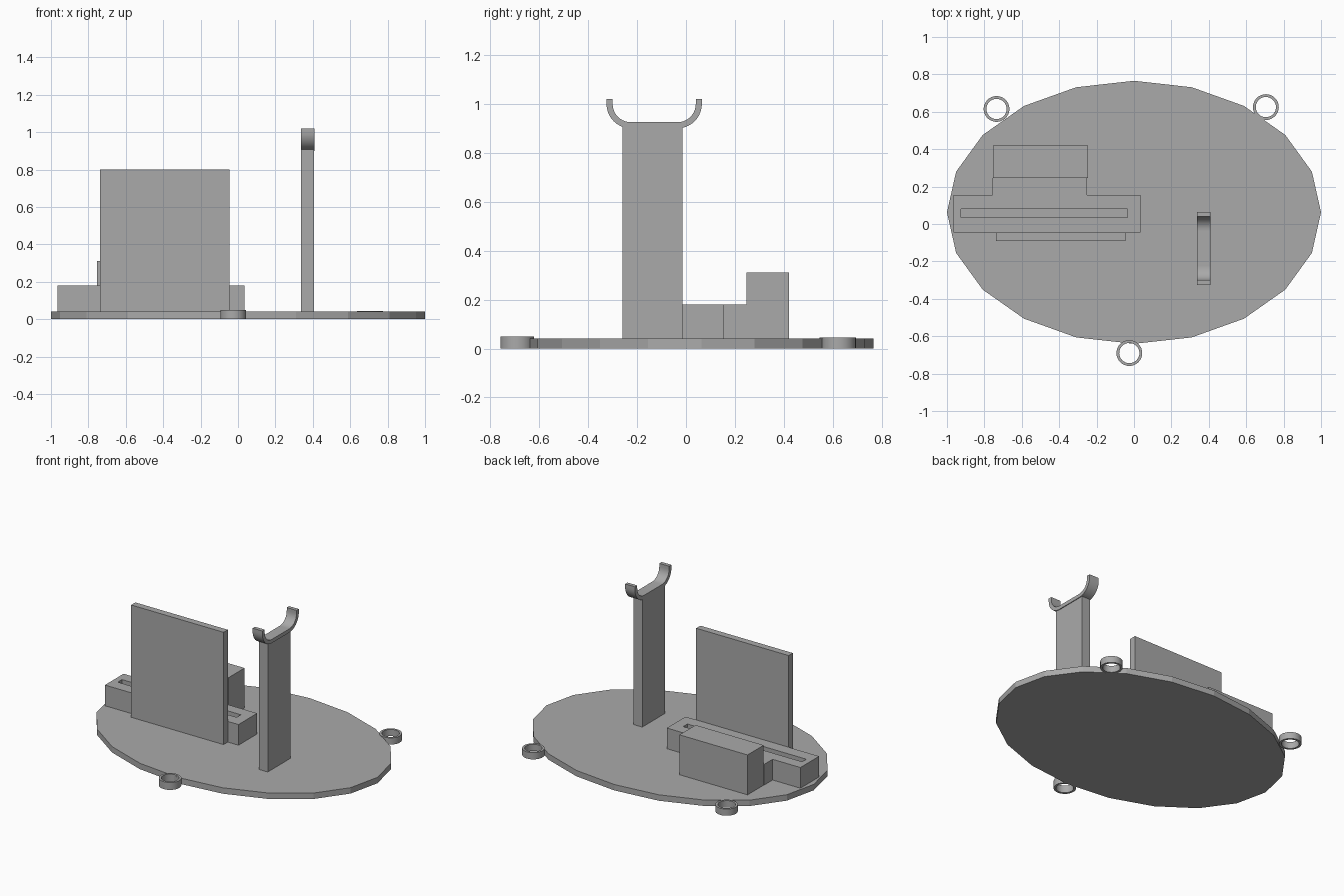
import bpy, bmesh
from math import pi, cos, sin, radians

cube = bpy.data.objects.get("Cube")
if cube:
    bpy.data.objects.remove(cube, do_unlink=True)

grey = bpy.data.materials.new("plain grey")
grey.use_nodes = True
grey.diffuse_color = (0.4, 0.4, 0.4, 1)
grey.node_tree.nodes["Principled BSDF"].inputs["Base Color"].default_value = (0.4, 0.4, 0.4, 1)


def finish(name, bm):
    bmesh.ops.recalc_face_normals(bm, faces=bm.faces)
    mesh = bpy.data.meshes.new(name)
    bm.to_mesh(mesh)
    bm.free()
    mesh.materials.append(grey)
    obj = bpy.data.objects.new(name, mesh)
    bpy.context.collection.objects.link(obj)
    return obj


def prism(name, points, offset):
    """Extrude a closed outline by an offset vector."""
    bm = bmesh.new()
    face = bm.faces.new([bm.verts.new(p) for p in points])
    result = bmesh.ops.extrude_face_region(bm, geom=[face], use_keep_orig=True)
    verts = [g for g in result["geom"] if isinstance(g, bmesh.types.BMVert)]
    bmesh.ops.translate(bm, verts=verts, vec=offset)
    return finish(name, bm)


def box(name, x0, x1, y0, y1, z0, z1):
    outline = [(x0, y0, z0), (x1, y0, z0), (x1, y1, z0), (x0, y1, z0)]
    return prism(name, outline, (0, 0, z1 - z0))


def ring(name, x, y, height, outer=0.069, inner=0.054, sides=32):
    """Upright tube with a square wall section."""
    bm = bmesh.new()
    loops = []
    for r, z in ((outer, 0), (outer, height), (inner, height), (inner, 0)):
        loops.append([bm.verts.new((x + r * cos(2 * pi * i / sides),
                                    y + r * sin(2 * pi * i / sides), z))
                      for i in range(sides)])
    for a, b in zip(loops, loops[1:] + loops[:1]):
        for i in range(sides):
            j = (i + 1) % sides
            bm.faces.new((a[i], a[j], b[j], b[i]))
    return finish(name, bm)


def smooth(obj):
    bpy.ops.object.select_all(action="DESELECT")
    obj.select_set(True)
    bpy.context.view_layer.objects.active = obj
    bpy.ops.object.shade_smooth_by_angle(angle=radians(30))


# Oval base plate
BASE = 0.04
prism("base_plate", [(cos(pi * i / 10), 0.0625 + 0.703 * sin(pi * i / 10), 0)
                     for i in range(20)], (0, 0, BASE))

# Mounting rings around the rim
for name, x, y, h in (("front_ring", -0.025, -0.69, 0.05),
                      ("back_left_ring", 0.705, 0.625, 0.045),
                      ("back_right_ring", -0.735, 0.615, 0.045)):
    smooth(ring(name, x, y, h))

# Long holder with a slot cut in its top
holder = box("slotted_holder", -0.965, 0.035, -0.045, 0.155, BASE, 0.18)
cutter = box("slot_cutter", -0.925, -0.035, 0.035, 0.08, 0.06, 0.25)
cutter.hide_render = True
cutter.hide_viewport = True
cut = holder.modifiers.new("slot", "BOOLEAN")
cut.operation = "DIFFERENCE"
cut.solver = "EXACT"
cut.object = cutter

# Front panel and the blocks behind the holder
box("front_panel", -0.737, -0.045, -0.09, -0.045, BASE, 0.80)
box("link_block", -0.757, -0.25, 0.155, 0.247, BASE, 0.18)
box("rear_block", -0.755, -0.245, 0.247, 0.42, BASE, 0.31)

# Tall post with a U-shaped cradle on top
box("post", 0.338, 0.405, -0.26, -0.015, BASE, 0.925)


def arc(y, r, start, end, steps=10):
    return [(0.337, y + r * cos(start + (end - start) * i / steps),
             1.0 + r * sin(start + (end - start) * i / steps))
            for i in range(steps + 1)]


FRONT, BACK, TOP = -0.225, -0.035, 1.02
outline = [(0.337, FRONT - 0.1, TOP)]
outline += arc(FRONT, 0.1, pi, 1.5 * pi) + arc(BACK, 0.1, 1.5 * pi, 2 * pi)
outline += [(0.337, BACK + 0.1, TOP), (0.337, BACK + 0.075, TOP)]
outline += arc(BACK, 0.075, 2 * pi, 1.5 * pi) + arc(FRONT, 0.075, 1.5 * pi, pi)
outline += [(0.337, FRONT - 0.075, TOP)]
smooth(prism("cradle", outline, (0.073, 0, 0)))
